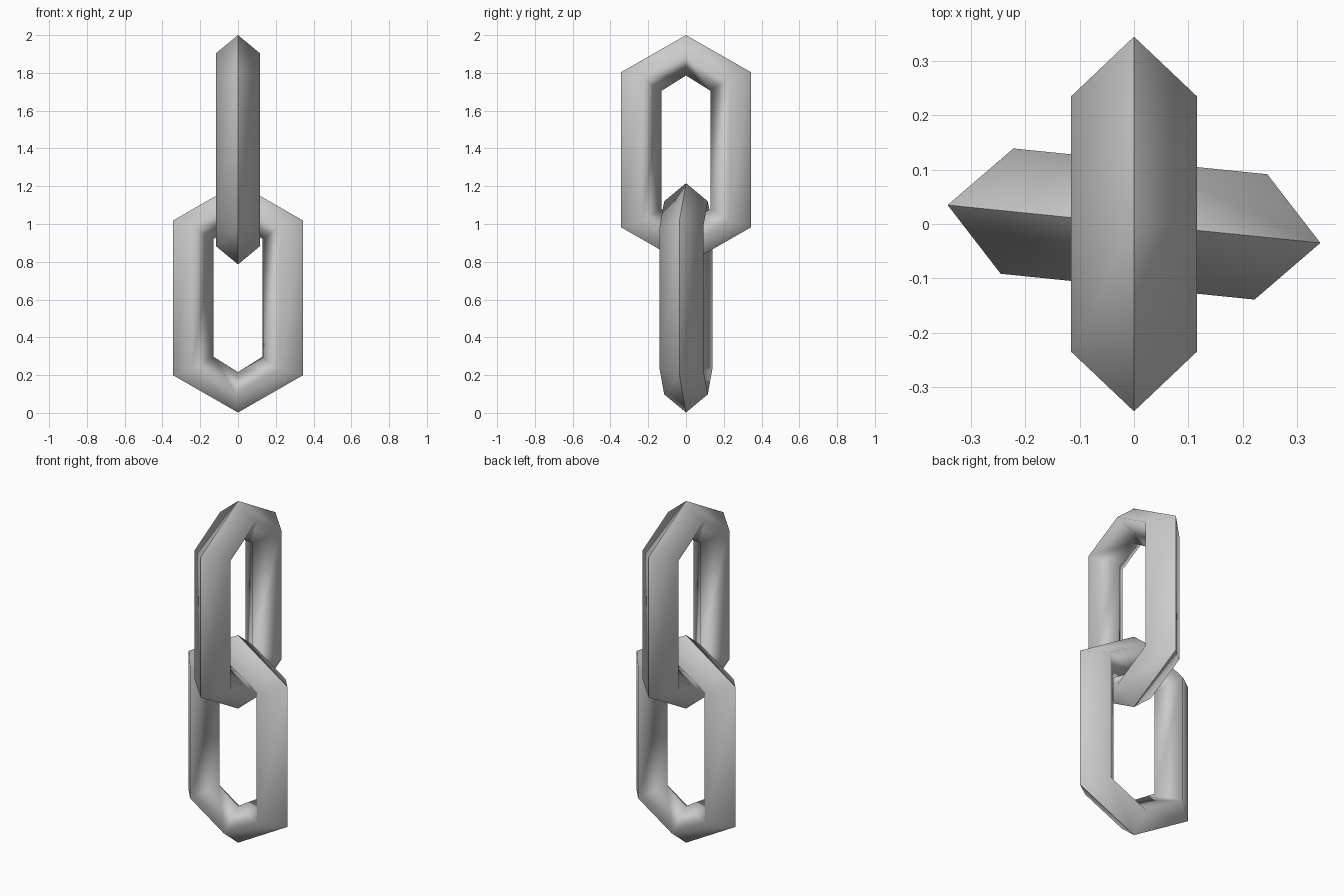
import bpy, bmesh, math

cube = bpy.data.objects.get("Cube")
if cube:
    bpy.data.objects.remove(cube, do_unlink=True)

# Plain grey metal
metal = bpy.data.materials.new("grey metal")
GREY = (0.6, 0.6, 0.6, 1)
metal.use_nodes = True
metal.diffuse_color = GREY
metal.node_tree.nodes["Principled BSDF"].inputs["Base Color"].default_value = GREY

# Diamond cross-section: (half width, corner height, peak height, depth)
OUTER = (0.345, 0.41, 0.607, 0)
FRONT = (0.235, 0.378, 0.511, -0.116)
INNER = (0.13, 0.312, 0.393, 0)
BACK = (0.235, 0.378, 0.511, 0.116)
SECTION = (OUTER, FRONT, INNER, BACK)


def hexagon(bm, ring):
    """Six points of one stretched hexagon, going round from the peak."""
    w, corner, peak, y = ring
    outline = [(0, peak), (w, corner), (w, -corner),
               (0, -peak), (-w, -corner), (-w, corner)]
    return [bm.verts.new((x, y, z)) for x, z in outline]


def chain_link(name, height, turn):
    """Bridge the four hexagons into a closed link."""
    bm = bmesh.new()
    rings = [hexagon(bm, r) for r in SECTION]
    for i, a in enumerate(rings):
        b = rings[(i + 1) % len(rings)]
        for j in range(len(a)):
            k = (j + 1) % len(a)
            bm.faces.new((a[j], a[k], b[k], b[j]))
    bmesh.ops.recalc_face_normals(bm, faces=bm.faces)

    # Smooth sides, with a crisp ridge round the outside
    for face in bm.faces:
        face.smooth = True
    ridge = set(rings[0])
    for edge in bm.edges:
        edge.smooth = not ridge.issuperset(edge.verts)

    mesh = bpy.data.meshes.new(name)
    bm.to_mesh(mesh)
    bm.free()
    mesh.materials.append(metal)
    link = bpy.data.objects.new(name, mesh)
    link.location.z = height
    link.rotation_euler.z = math.radians(turn)
    bpy.context.collection.objects.link(link)


chain_link("lower_link", 0.609, -5.8)
chain_link("upper_link", 1.393, 90)
